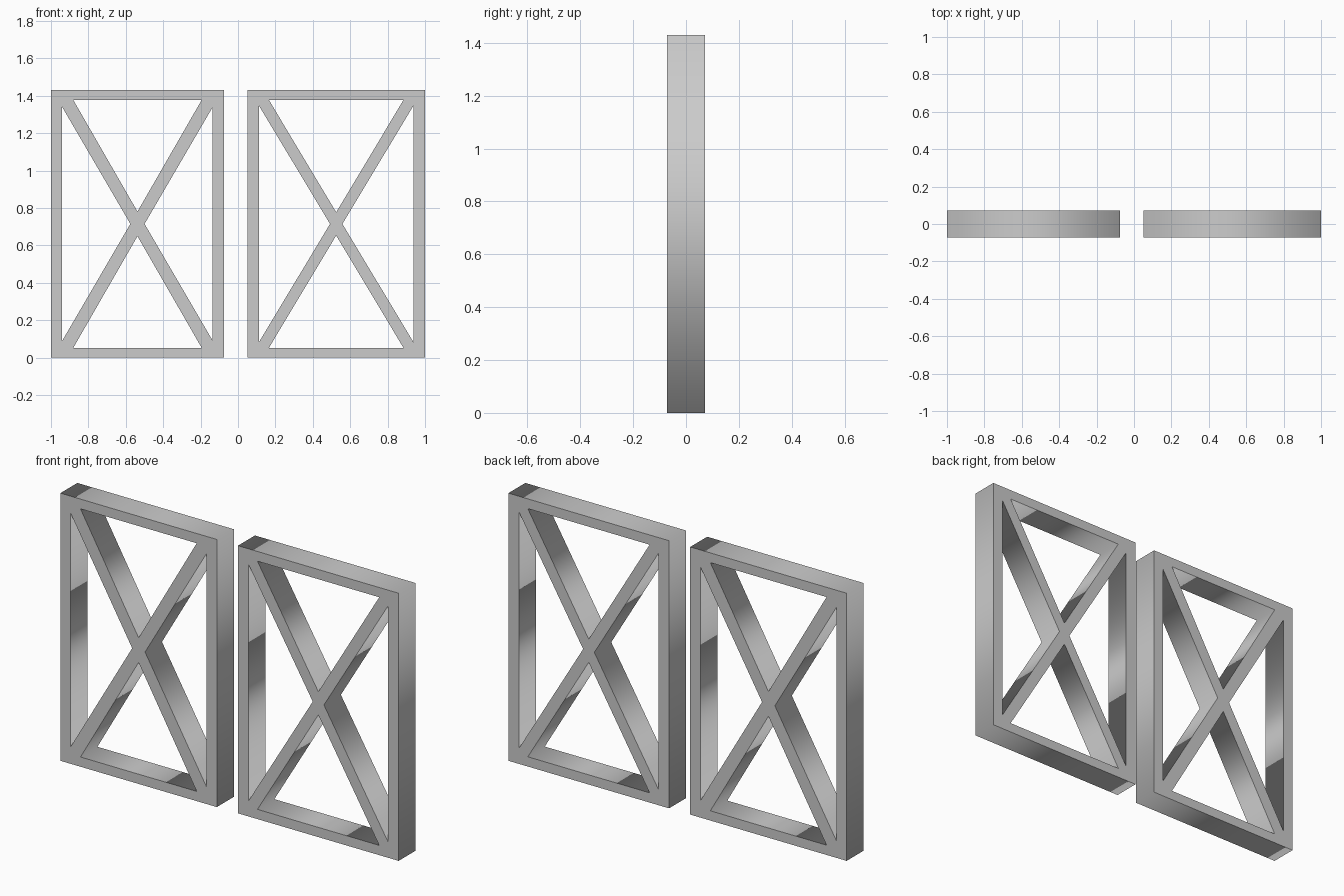
import bpy
from math import radians

if "Cube" in bpy.data.objects:
    bpy.data.objects.remove(bpy.data.objects["Cube"])

HEIGHT, HALF_DEPTH = 1.43, 0.0715
MID_Z = HEIGHT / 2


def add_loop(curve, points):
    spline = curve.splines.new('POLY')
    spline.points.add(len(points) - 1)
    for p, (x, z) in zip(spline.points, points):
        p.co = (x, z, 0, 1)
    spline.use_cyclic_u = True


def braced_frame(name, x0, x1, stile, rail, corner_x, corner_z, apex_x, apex_z):
    """Rectangular frame with an X brace: one profile with four triangular openings."""
    curve = bpy.data.curves.new(name, 'CURVE')
    curve.dimensions = '2D'
    curve.fill_mode = 'BOTH'
    curve.extrude = HALF_DEPTH
    cx, hw = (x0 + x1) / 2, (x1 - x0) / 2

    # Outer outline
    add_loop(curve, [(x0, 0), (x1, 0), (x1, HEIGHT), (x0, HEIGHT)])
    # Mirrored pairs of openings: top/bottom, then left/right
    for s in (-1, 1):
        z = MID_Z + s * (MID_Z - rail)
        add_loop(curve, [(cx - hw + corner_x, z), (cx + hw - corner_x, z),
                         (cx, MID_Z + s * apex_z)])
        x = cx + s * (hw - stile)
        add_loop(curve, [(x, corner_z), (x, HEIGHT - corner_z),
                         (cx + s * apex_x, MID_Z)])

    obj = bpy.data.objects.new(name, curve)
    bpy.context.collection.objects.link(obj)
    obj.rotation_euler.x = radians(90)
    bpy.ops.object.select_all(action='DESELECT')
    obj.select_set(True)
    bpy.context.view_layer.objects.active = obj
    bpy.ops.object.convert(target='MESH')
    bpy.ops.object.transform_apply(location=False, rotation=True, scale=False)
    return obj


# Two panels of slightly different width
braced_frame("left_braced_panel", -1.0, -0.075, 0.06, 0.052, 0.119, 0.09, 0.038, 0.066)
braced_frame("right_braced_panel", 0.05, 1.0, 0.062, 0.052, 0.115, 0.083, 0.033, 0.062)
